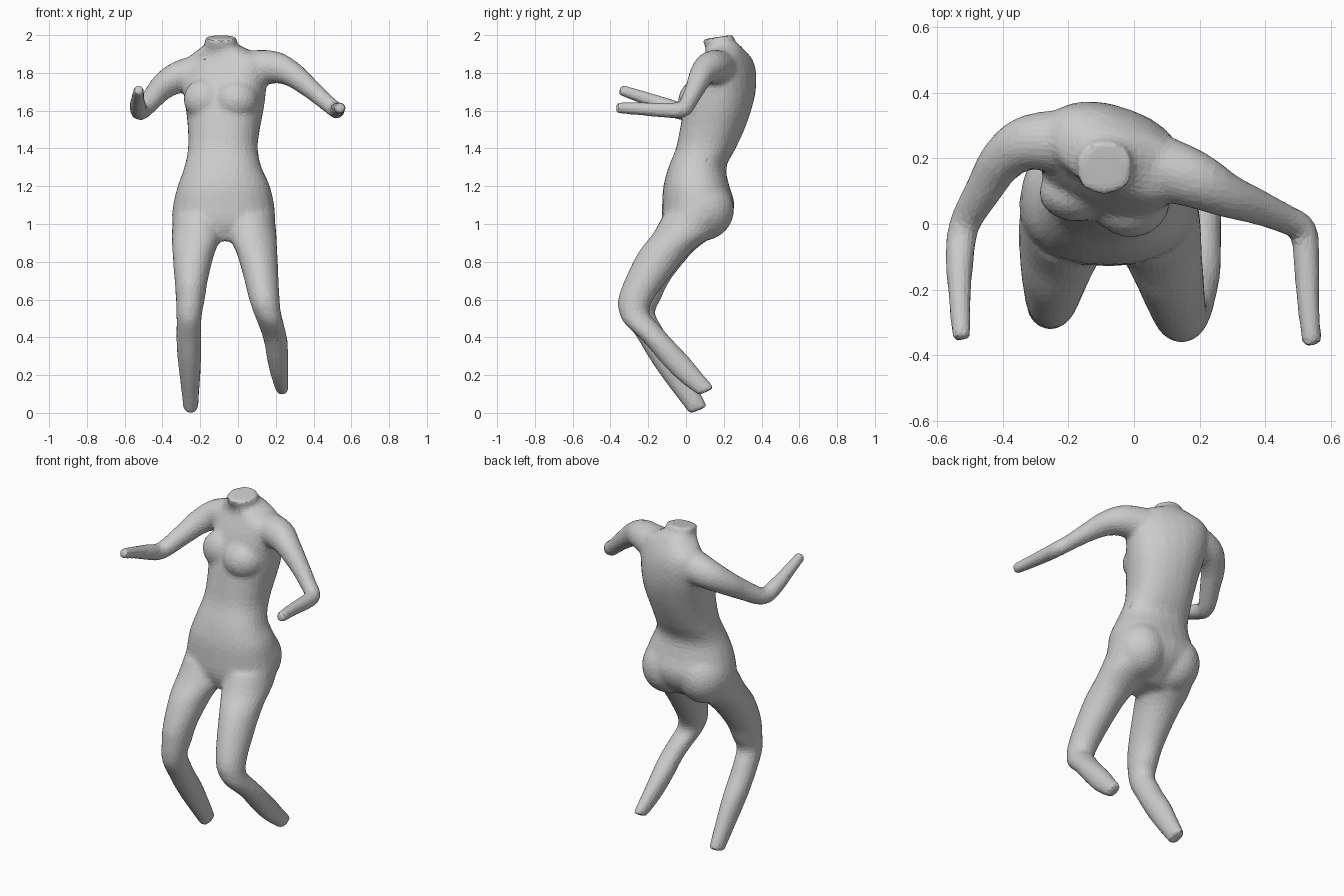
import bpy, bmesh
from math import sin, cos, pi, radians
from mathutils import Vector, Matrix

if "Cube" in bpy.data.objects:
    bpy.data.objects.remove(bpy.data.objects["Cube"])

SIDES = 24
body = bmesh.new()


def spline(rows, steps=4):
    """Catmull-Rom interpolation through rows of numbers."""
    rows = [Vector(r) for r in rows]
    out = []
    for i in range(len(rows) - 1):
        a, b = rows[max(i - 1, 0)], rows[i]
        c, d = rows[i + 1], rows[min(i + 2, len(rows) - 1)]
        for k in range(steps):
            t = k / steps
            out.append(0.5 * (2 * b + (c - a) * t + (2 * a - 5 * b + 4 * c - d) * t * t
                              + (3 * b - a - 3 * c + d) * t ** 3))
    return out + [rows[-1]]


def loft(loops):
    """Skin a closed tube with flat caps over equal loops of points."""
    rings = [[body.verts.new(p) for p in loop] for loop in loops]
    faces = [body.faces.new(rings[0][::-1]), body.faces.new(rings[-1])]
    for lo, hi in zip(rings, rings[1:]):
        for i in range(SIDES):
            j = (i + 1) % SIDES
            faces.append(body.faces.new((lo[i], lo[j], hi[j], hi[i])))
    bmesh.ops.recalc_face_normals(body, faces=faces)


def trunk(rows, power=1.0):
    """Level slices: z, centre x, centre y, half width, half depth, tilt, turn."""
    loops = []
    for z, cx, cy, rx, ry, tilt, turn in spline(rows):
        loop = []
        for i in range(SIDES):
            a = 2 * pi * i / SIDES
            c, s = cos(a), sin(a)
            x = rx * abs(c) ** power * (1 if c > 0 else -1)
            y = ry * abs(s) ** power * (1 if s > 0 else -1)
            r = radians(turn)
            x, y = x * cos(r) - y * sin(r), x * sin(r) + y * cos(r)
            loop.append((cx + x, cy + y, z + tilt * y))
        loops.append(loop)
    loft(loops)


def limb(rows):
    """Round slices square to a path: x, y, z, radius."""
    pts = spline(rows)
    loops = []
    for i, p in enumerate(pts):
        way = pts[min(i + 1, len(pts) - 1)].xyz - pts[max(i - 1, 0)].xyz
        side = way.cross(Vector((0, 0, 1))).normalized()
        up = side.cross(way).normalized()
        loops.append([p.xyz + p.w * (side * cos(2 * pi * k / SIDES) + up * sin(2 * pi * k / SIDES))
                      for k in range(SIDES)])
    loft(loops)


def lump(centre, size):
    bmesh.ops.create_uvsphere(body, u_segments=24, v_segments=16, radius=1,
                              matrix=Matrix.LocRotScale(Vector(centre), None, Vector(size)))


# Torso from the pelvis up to the neck
trunk([(.91, -.075, 0, .2, .09, 0, 0), (1.0, -.075, .045, .27, .17, 0, 0),
       (1.1, -.077, .065, .267, .192, 0, 0), (1.2, -.075, .055, .245, .175, 0, 0),
       (1.3, -.08, .06, .205, .153, 0, -4), (1.4, -.08, .105, .185, .157, 0, -8),
       (1.5, -.075, .138, .19, .168, 0, -12), (1.6, -.07, .165, .205, .175, 0, -15),
       (1.7, -.07, .188, .22, .17, 0, -19), (1.8, -.065, .205, .23, .147, 0, -22),
       (1.88, -.055, .21, .215, .113, 0, -22), (1.93, -.08, .2, .12, .092, .1, -10),
       (1.955, -.09, .18, .086, .082, .15, 0), (1.99, -.09, .168, .087, .082, .15, 0)], .88)

# Chest and seat
lump((-.175, .095, 1.66), (.115, .088, .11))
lump((-.01, .07, 1.655), (.12, .112, .11))
for x in (-.195, .045):
    lump((x, .083, 1.075), (.15, .172, .165))

# Right leg
trunk([(1.05, -.21, .05, .132, .17, 0, 0), (.95, -.215, -.01, .136, .165, 0, 0),
       (.85, -.235, -.105, .113, .14, 0, 0), (.7, -.248, -.197, .088, .112, 0, 0),
       (.6, -.252, -.227, .077, .093, 0, 0), (.53, -.258, -.242, .069, .077, 0, 0),
       (.47, -.26, -.22, .066, .085, 0, 0), (.38, -.26, -.167, .067, .082, 0, 0),
       (.28, -.257, -.103, .063, .077, .2, 0), (.15, -.253, -.02, .051, .061, .4, 0),
       (.014, -.25, .067, .039, .048, .4, 0)])

# Left leg
trunk([(1.05, .06, .05, .132, .17, 0, 0), (.95, .073, -.01, .131, .165, 0, 0),
       (.85, .1, -.115, .109, .138, 0, 0), (.7, .125, -.214, .091, .113, 0, 0),
       (.6, .14, -.266, .081, .094, 0, 0), (.53, .155, -.274, .073, .08, 0, 0),
       (.47, .175, -.235, .069, .09, 0, 0), (.38, .2, -.147, .064, .082, 0, 0),
       (.28, .21, -.058, .056, .074, .2, 0), (.2, .22, .015, .047, .06, .4, 0),
       (.112, .235, .11, .033, .043, .5, 0)])

# Right arm
limb([(-.2, .25, 1.8, .1), (-.32, .248, 1.775, .085), (-.4, .195, 1.725, .07),
      (-.455, .108, 1.662, .058), (-.515, 0, 1.596, .048), (-.53, -.1, 1.623, .045),
      (-.53, -.22, 1.667, .036), (-.525, -.352, 1.712, .03)])

# Left arm
limb([(.06, .18, 1.82, .1), (.185, .135, 1.83, .088), (.28, .088, 1.797, .069),
      (.38, .05, 1.72, .054), (.46, .015, 1.65, .046), (.515, -.02, 1.605, .044),
      (.525, -.12, 1.603, .041), (.53, -.24, 1.61, .036), (.542, -.37, 1.615, .031)])

# Single flat grey skin
grey = bpy.data.materials.new("plain grey")
grey.use_nodes = True
colour = (.6, .6, .6, 1)
grey.diffuse_color = colour
grey.node_tree.nodes["Principled BSDF"].inputs["Base Color"].default_value = colour

mesh = bpy.data.meshes.new("body")
body.to_mesh(mesh)
body.free()
mesh.materials.append(grey)
figure = bpy.data.objects.new("body", mesh)
bpy.context.collection.objects.link(figure)

# Fuse the parts into one skin, soften the joins, then facet it
fuse = figure.modifiers.new("fuse", 'REMESH')
fuse.mode = 'VOXEL'
fuse.voxel_size = .01
soften = figure.modifiers.new("soften", 'SMOOTH')
soften.factor = .5
soften.iterations = 22
facet = figure.modifiers.new("facet", 'DECIMATE')
facet.ratio = .12
